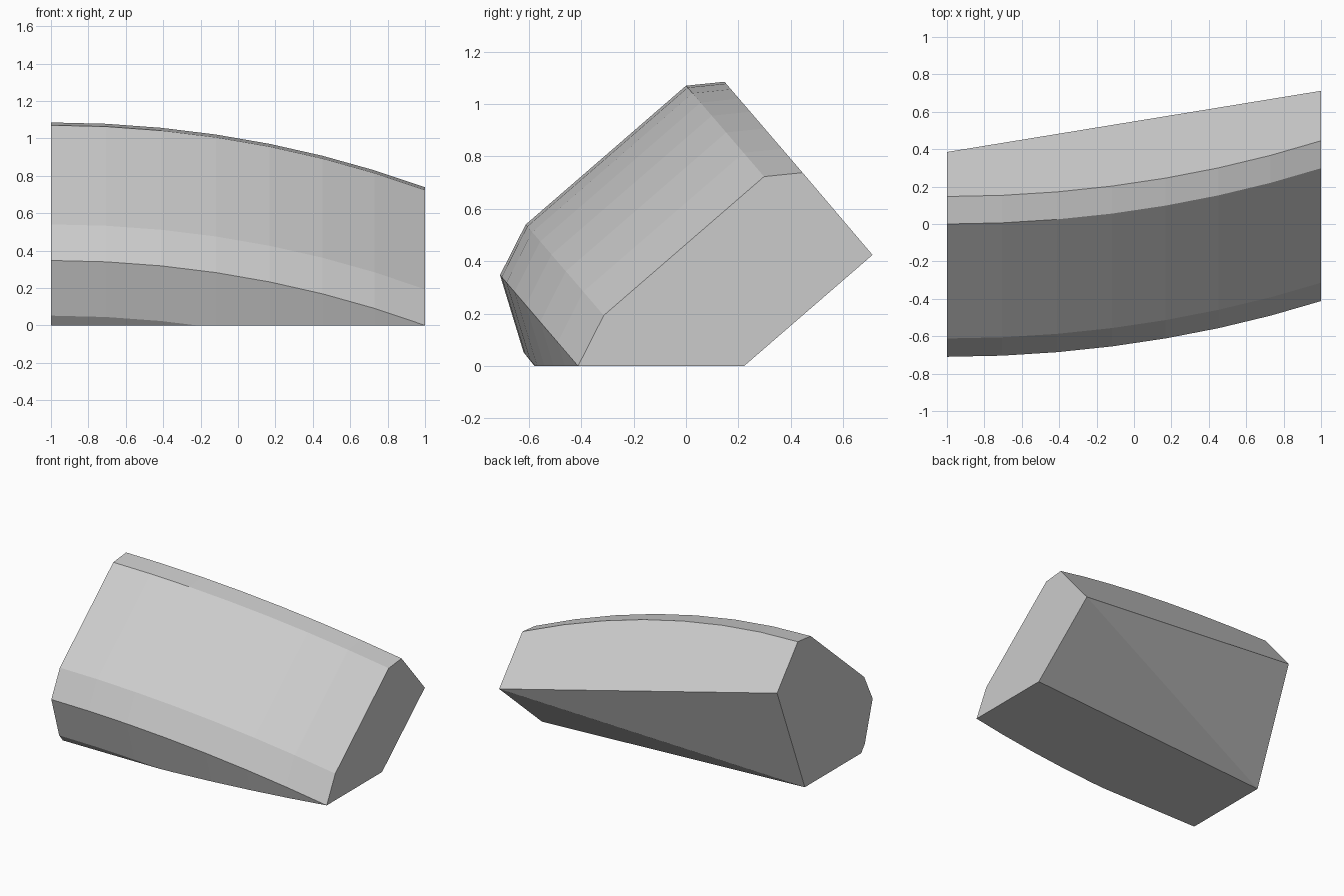
import bpy, bmesh, math
from mathutils import Vector

cube = bpy.data.objects.get("Cube")
if cube:
    bpy.data.objects.remove(cube, do_unlink=True)

# Front profile (y, z) at the tall end, swept along a gentle arc
PROFILE = [(0.147, 1.085), (0.0, 1.07), (-0.612, 0.54),
           (-0.71, 0.347), (-0.62, 0.052), (-0.576, -0.003)]
SHIFT_Y, SHIFT_Z = 0.298, -0.347
SEGMENTS = 7

sag = math.hypot(SHIFT_Y, SHIFT_Z)
radius = (4 + sag * sag) / (2 * sag)
sweep = math.asin(2 / radius)

points = []
for i in range(SEGMENTS + 1):
    angle = sweep * i / SEGMENTS
    x = -1 + radius * math.sin(angle)
    t = radius * (1 - math.cos(angle)) / sag
    points += [(x, y + SHIFT_Y * t, z + SHIFT_Z * t) for y, z in PROFILE]

# Straight back edge and the back edge of the flat base
points += [(-1, 0.385, 0.803), (1, 0.712, 0.424), (-1, 0.067, 0), (1, 0.222, 0)]

# Convex block, trimmed flat at the ground
bm = bmesh.new()
for p in points:
    bm.verts.new(p)
hull = bmesh.ops.convex_hull(bm, input=bm.verts[:])
loose = [v for v in bm.verts if not v.link_faces]
bmesh.ops.delete(bm, geom=loose, context='VERTS')
cut = bmesh.ops.bisect_plane(bm, geom=bm.verts[:] + bm.edges[:] + bm.faces[:], dist=1e-5,
                             plane_co=Vector((0, 0, 0)), plane_no=Vector((0, 0, 1)),
                             clear_inner=True)
bmesh.ops.holes_fill(bm, edges=[e for e in bm.edges if e.is_boundary], sides=0)
bmesh.ops.remove_doubles(bm, verts=bm.verts[:], dist=1e-4)
bmesh.ops.dissolve_limit(bm, angle_limit=math.radians(0.4),
                         verts=bm.verts[:], edges=bm.edges[:])
bmesh.ops.recalc_face_normals(bm, faces=bm.faces[:])

mesh = bpy.data.meshes.new("curved_block")
bm.to_mesh(mesh)
bm.free()
block = bpy.data.objects.new("curved_block", mesh)
bpy.context.collection.objects.link(block)

# Plain light grey
grey = bpy.data.materials.new("light_grey")
grey.use_nodes = True
colour = (0.6, 0.6, 0.6, 1)
grey.diffuse_color = colour
grey.node_tree.nodes["Principled BSDF"].inputs["Base Color"].default_value = colour
mesh.materials.append(grey)
